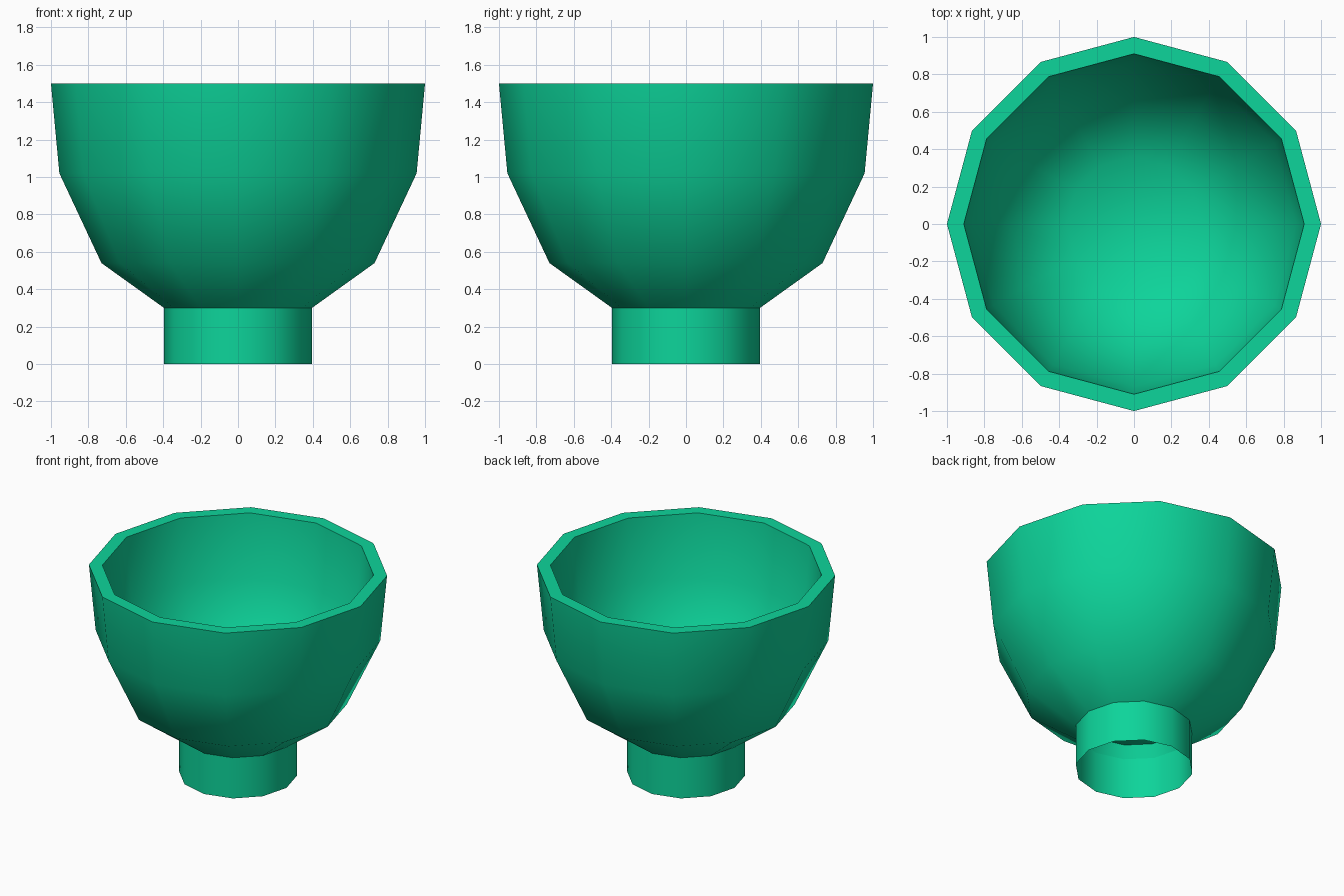
import bpy
import bmesh
import math

SIDES = 12

default = bpy.data.objects.get("Cube")
if default:
    bpy.data.objects.remove(default, do_unlink=True)

green = bpy.data.materials.new("emerald_green")
green.use_nodes = True
colour = (0.004, 0.66, 0.325, 1.0)
green.diffuse_color = colour
green.node_tree.nodes["Principled BSDF"].inputs["Base Color"].default_value = colour


def lathe(name, profile, cap_end=False):
    """Turn (radius, height) points around z; optionally close the last ring."""
    bm = bmesh.new()
    rings = []
    for radius, z in profile:
        angles = [math.tau * i / SIDES for i in range(SIDES)]
        rings.append([bm.verts.new((radius * math.cos(a), radius * math.sin(a), z))
                      for a in angles])
    for low, high in zip(rings, rings[1:]):
        for i in range(SIDES):
            j = (i + 1) % SIDES
            bm.faces.new((low[i], low[j], high[j], high[i]))
    if cap_end:
        bm.faces.new(rings[-1])
    mesh = bpy.data.meshes.new(name)
    bm.to_mesh(mesh)
    bm.free()
    mesh.materials.append(green)
    obj = bpy.data.objects.new(name, mesh)
    bpy.context.collection.objects.link(obj)
    bpy.ops.object.select_all(action="DESELECT")
    obj.select_set(True)
    bpy.context.view_layer.objects.active = obj
    bpy.ops.object.shade_smooth_by_angle(angle=math.radians(40))
    return obj


# Bowl: underside lip, outer wall, flat rim, inner wall and inner floor
lip = [(0.36, 0.39)]
outer_wall = [(0.395, 0.30), (0.73, 0.54), (0.955, 1.02), (1.0, 1.5)]
inner_wall = [(0.91, 1.5), (0.868, 1.04), (0.66, 0.60), (0.36, 0.39)]
lathe("bowl", lip + outer_wall + inner_wall, cap_end=True)

# Foot: thin open collar under the bowl
lathe("foot_ring", [(0.395, 0.0), (0.395, 0.30)])
